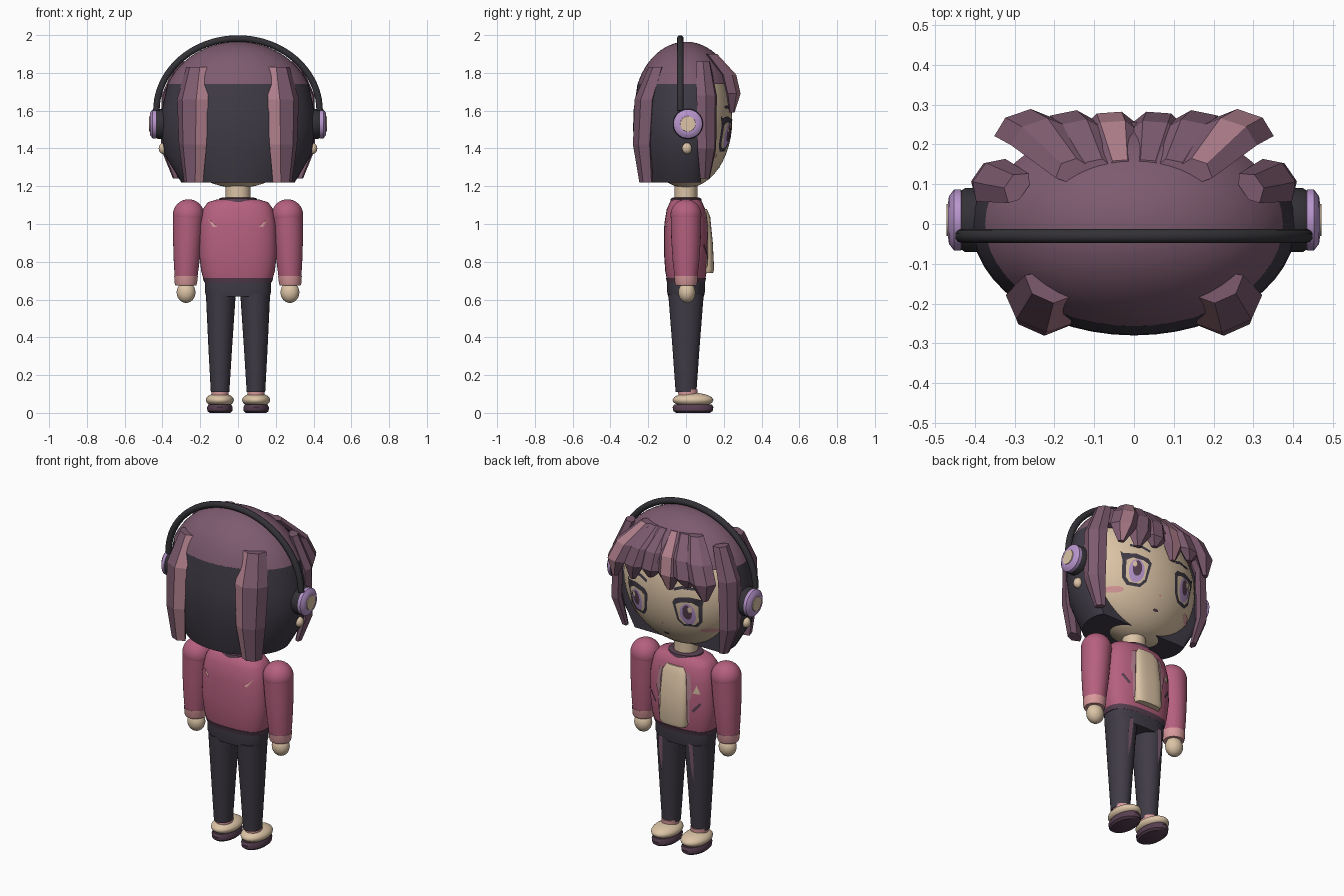
import bpy, bmesh, math
from mathutils import Vector

if "Cube" in bpy.data.objects:
    bpy.data.objects.remove(bpy.data.objects["Cube"])


def material(name, hexcode):
    lin = []
    for i in (0, 2, 4):
        c = int(hexcode[i:i + 2], 16) / 255
        lin.append(c / 12.92 if c <= 0.04045 else ((c + 0.055) / 1.055) ** 2.4)
    m = bpy.data.materials.new(name)
    m.diffuse_color = (*lin, 1)
    m.use_nodes = True
    m.node_tree.nodes["Principled BSDF"].inputs["Base Color"].default_value = m.diffuse_color
    return m


PLUM = material("plum_hair", "7D5B6F")
STREAK = material("rose_streak", "B07F8C")
CHARCOAL = material("charcoal", "403B46")
BLACK = material("soft_black", "333136")
JACKET = material("raspberry", "B5607E")
SKIN = material("cream", "DCC4A6")
LILAC = material("lilac", "B795CC")
PINK = material("light_pink", "D99A9C")
DARK = material("dark_plum", "573F50")
smooth_objects = []


def finish(name, bm, mats, smooth=True, recalc=True):
    if recalc:
        bmesh.ops.recalc_face_normals(bm, faces=bm.faces)
    me = bpy.data.meshes.new(name)
    bm.to_mesh(me)
    bm.free()
    ob = bpy.data.objects.new(name, me)
    bpy.context.collection.objects.link(ob)
    for m in mats:
        me.materials.append(m)
    if smooth:
        smooth_objects.append(ob)
    return ob


def skin_rings(bm, rings):
    """Bridge equal rings of points and cap both ends; returns faces by column."""
    vs = [[bm.verts.new(p) for p in r] for r in rings]
    n = len(vs[0])
    cols = [[] for _ in range(n)]
    for a, b in zip(vs, vs[1:]):
        for i in range(n):
            j = (i + 1) % n
            cols[i].append(bm.faces.new((a[i], a[j], b[j], b[i])))
    bm.faces.new(vs[0])
    bm.faces.new(vs[-1])
    return cols


def loft(name, sections, mat, n=32, p=2.0, clip=9.0):
    """Stack of (cx, cy, z, rx, ry) superellipses."""
    def pw(c):
        return math.copysign(abs(c) ** (2 / p), c)
    bm = bmesh.new()
    ang = [2 * math.pi * i / n for i in range(n)]
    skin_rings(bm, [[(cx + rx * pw(math.cos(a)), min(cy + ry * pw(math.sin(a)), clip), z)
                     for a in ang] for cx, cy, z, rx, ry in sections])
    return finish(name, bm, [mat])


def ellipsoid(name, c, r, mat, n=32):
    bm = bmesh.new()
    bmesh.ops.create_uvsphere(bm, u_segments=n, v_segments=n // 2, radius=1)
    for v in bm.verts:
        v.co = [c[i] + r[i] * v.co[i] for i in range(3)]
    return finish(name, bm, [mat])


def disc_x(name, profile, s, mat, y=0.01, z=1.53, n=32):
    """Lathe of (x, radius) around the ear axis."""
    bm = bmesh.new()
    skin_rings(bm, [[(s * x, y + r * math.cos(2 * math.pi * i / n), z + r * math.sin(2 * math.pi * i / n))
                     for i in range(n)] for x, r in profile])
    return finish(name, bm, [mat])


def lock(name, path, normal, s=1, streak=None):
    """Faceted hair strand: path of (point, half width, thickness)."""
    section = [(-1, 0), (-.45, 1), (.45, 1), (1, 0), (.5, -.6), (-.5, -.6)]
    nrm = Vector(normal).normalized()
    side = Vector((0, 0, 1)).cross(nrm)
    rings = []
    for pt, w, t in path:
        ring = [Vector(pt) + side * (u * w) + nrm * (v * t) for u, v in section]
        rings.append([(s * q.x, q.y, q.z) for q in ring])
    bm = bmesh.new()
    cols = skin_rings(bm, rings)
    if streak is not None:
        for f in cols[streak]:
            f.material_index = 1
    return finish(name, bm, [PLUM, STREAK], smooth=False)


def plate(name, pts, mat, surface, off, d=1):
    """Thin painted shape of (x, z) points laid over a surface facing d*y."""
    cx = sum(p[0] for p in pts) / len(pts)
    cz = sum(p[1] for p in pts) / len(pts)
    bm = bmesh.new()

    def vert(x, z):
        return bm.verts.new((x, d * (surface(x, z) + off), z))
    mid = vert(cx, cz)
    rings = [[vert(cx + (x - cx) * k, cz + (z - cz) * k) for x, z in pts] for k in (.5, 1)]
    n = len(pts)
    for i in range(n):
        j = (i + 1) % n
        bm.faces.new((mid, rings[0][i], rings[0][j]))
        bm.faces.new((rings[0][i], rings[1][i], rings[1][j], rings[0][j]))
    bm.normal_update()
    for f in bm.faces:
        if f.normal.y * d < 0:
            f.normal_flip()
    return finish(name, bm, [mat], recalc=False)


def oval(cx, cz, rx, rz, n=20):
    return [(cx + rx * math.cos(2 * math.pi * i / n), cz + rz * math.sin(2 * math.pi * i / n)) for i in range(n)]


# Head, neck and hair base
ellipsoid("head", (0, 0, 1.55), (.37, .245, .36), SKIN, 48)
loft("neck", [(0, 0, 1.1, .065, .06), (0, 0, 1.24, .065, .06)], SKIN)
dome = []
for i in range(13):
    a = math.asin(.14 / .365) + (math.pi / 2 - .03 - math.asin(.14 / .365)) * i / 12
    dome.append((0, 0, 1.6 + .365 * math.sin(a), .405 * math.cos(a), .278 * math.cos(a)))
loft("hair_dome", dome, PLUM, 48)
loft("back_hair", [(0, 0, 1.22, .30, .235), (0, 0, 1.37, .39, .27), (0, 0, 1.5, .408, .28),
                   (0, 0, 1.6, .404, .278), (0, 0, 1.74, .374, .257)], CHARCOAL, 48, clip=.08)

# Fringe strands
for k, (x, tip, w, st) in enumerate([(-.28, 1.59, .075, None), (-.17, 1.64, .075, None), (-.06, 1.6, .07, 1),
                                     (.06, 1.64, .07, None), (.17, 1.6, .075, None), (.28, 1.59, .075, 1)]):
    lock(f"fringe_{k}", [((x * .55, .13, 1.9), w * .6, .03), ((x * .85, .222, 1.79), w, .035),
                         ((x, .245, 1.69), w, .035), ((x * 1.04, .24, tip), w * .25, .015)],
         (x * 1.2, 1, 0), 1, st)

# Face surface and features
def face(x, z):
    return .245 * math.sqrt(max(0, 1 - (x / .37) ** 2 - ((z - 1.55) / .36) ** 2))


for s in (1, -1):
    frame = [(.08, 1.53), (.10, 1.555), (.17, 1.57), (.235, 1.56), (.25, 1.575), (.24, 1.52), (.23, 1.42),
             (.20, 1.385), (.13, 1.385), (.10, 1.42)]
    white = [(.10, 1.52), (.13, 1.535), (.19, 1.54), (.222, 1.52), (.215, 1.425), (.192, 1.4), (.137, 1.4), (.113, 1.43)]
    brow = [(.09, 1.595), (.13, 1.612), (.2, 1.61), (.2, 1.625), (.13, 1.628), (.085, 1.61)]
    for nm, pts, m, off in (("eye_frame", frame, CHARCOAL, .004), ("eye_white", white, SKIN, .007),
                            ("iris", oval(.165, 1.467, .042, .066), LILAC, .01),
                            ("pupil", oval(.165, 1.48, .025, .044), DARK, .013),
                            ("eye_glint", oval(.182, 1.5, .012, .018, 8), SKIN, .016),
                            ("brow", brow, CHARCOAL, .004),
                            ("blush", oval(.25, 1.36, .045, .016), PINK, .004)):
        plate(nm, [(s * x, z) for x, z in pts], m, face, off)
plate("nose", oval(0, 1.375, .008, .007, 8), PINK, face, .004)
plate("mouth", oval(0, 1.30, .018, .007, 10), DARK, face, .004)

# Long strands, headphones and earrings
for s in (1, -1):
    lock("back_strand", [((.215, -.155, 1.83), .065, .035), ((.24, -.215, 1.66), .09, .045),
                         ((.24, -.225, 1.42), .08, .045), ((.235, -.205, 1.22), .055, .035)],
         (.4, -.9, 0), s, 0)
    lock("side_strand", [((.29, .09, 1.86), .045, .03), ((.36, .11, 1.68), .065, .035),
                         ((.365, .11, 1.4), .06, .035), ((.32, .10, 1.24), .03, .02)],
         (.8, .55, 0), s)
    disc_x("ear_cushion", [(.36, .06), (.385, .08), (.425, .08), (.44, .07)], s, BLACK)
    disc_x("ear_shell", [(.425, .06), (.435, .077), (.452, .077), (.465, .06), (.467, .045)], s, LILAC)
    disc_x("ear_badge", [(.46, .042), (.471, .04)], s, SKIN)
    ellipsoid("earring", (s * .395, .005, 1.4), (.025, .026, .03), SKIN, 16)

curve = bpy.data.curves.new("headband", 'CURVE')
curve.dimensions = '3D'
curve.bevel_depth = .018
curve.bevel_resolution = 3
curve.use_fill_caps = True
spline = curve.splines.new('POLY')
spline.points.add(40)
for i, q in enumerate(spline.points):
    a = math.pi * i / 40
    q.co = (.432 * math.cos(a), -.03, 1.6 + .382 * math.sin(a), 1)
curve.materials.append(BLACK)
band = bpy.data.objects.new("headband", curve)
bpy.context.collection.objects.link(band)
bpy.context.view_layer.objects.active = band
band.select_set(True)
bpy.ops.object.convert(target='MESH')
smooth_objects.append(bpy.context.view_layer.objects.active)

# Jacket with shirt panel and trims
torso = [(.70, .18, .10), (.75, .195, .11), (.85, .207, .117), (1.0, .203, .115), (1.08, .185, .102),
         (1.115, .16, .085), (1.13, .11, .07)]
loft("jacket", [(0, 0, *t) for t in torso], JACKET, 48, 2.6)
loft("jacket_hem", [(0, 0, .69, .178, .1), (0, 0, .715, .187, .107)], DARK, 48, 2.6)
loft("collar", [(0, 0, 1.11, .105, .085), (0, 0, 1.135, .1, .08), (0, 0, 1.14, .085, .07)], DARK)
loft("shirt_panel", [(0, .105, .74, .08, .038), (0, .105, .76, .088, .044), (0, .1, .9, .088, .042),
                     (0, .09, 1.04, .08, .038), (0, .08, 1.08, .06, .03)], SKIN, 32, 3)


def jacket(x, z):
    for (z0, a0, b0), (z1, a1, b1) in zip(torso, torso[1:]):
        if z0 <= z <= z1:
            k = (z - z0) / (z1 - z0)
            rx, ry = a0 + (a1 - a0) * k, b0 + (b1 - b0) * k
            return ry * max(0, 1 - abs(x / rx) ** 2.6) ** (1 / 2.6)
    return .1


for s in (1, -1):
    for nm, pts, m, d in (("lapel", [(.08, .76), (.1, .77), (.102, .9), (.115, .93), (.1, 1.05), (.075, 1.06)], STREAK, 1),
                          ("chest_stripe", [(.115, .845), (.125, .835), (.165, .885), (.155, .895)], DARK, 1),
                          ("back_slash", [(.11, .985), (.135, .985), (.165, 1.035), (.15, 1.02)], PINK, -1)):
        plate(nm, [(s * x, z) for x, z in pts], m, jacket, .006, d)
plate("chest_triangle", [(-.12, .945), (-.16, .945), (-.14, .995)], SKIN, jacket, .006)

# Arms, legs and shoes
loft("trouser_waist", [(0, 0, .615, .168, .095), (0, 0, .64, .175, .1), (0, 0, .70, .175, .1)], CHARCOAL, 40, 2.6)
for s in (1, -1):
    ellipsoid("shoulder", (s * .262, 0, 1.048), (.083, .082, .083), JACKET)
    loft("sleeve", [(s * .275, 0, .715, .06, .06), (s * .272, 0, .8, .068, .07),
                    (s * .268, 0, .92, .076, .078), (s * .262, 0, 1.05, .082, .081)], JACKET)
    loft("cuff", [(s * .276, 0, .675, .055, .055), (s * .276, 0, .685, .059, .059),
                  (s * .275, 0, .725, .063, .063)], PINK)
    ellipsoid("hand", (s * .275, .005, .638), (.05, .045, .056), SKIN, 24)
    loft("trouser_leg", [(s * .095, 0, .11, .049, .055), (s * .094, 0, .35, .063, .072),
                         (s * .091, 0, .63, .079, .094)], CHARCOAL)
    plate("leg_streak", [(s * x, z) for x, z in [(.085, .64), (.11, .64), (.115, .55), (.105, .42), (.092, .5)]],
          PLUM, lambda x, z: .072 + (z - .35) * .0786, .004)
    loft("sock", [(s * .095, .01, .08, .045, .05), (s * .095, .01, .125, .046, .052)], PINK)
    ellipsoid("shoe", (s * .096, .037, .068), (.074, .108, .038), SKIN)
    loft("sole", [(s * .096, .037, 0, .055, .09), (s * .096, .037, .01, .066, .104),
                  (s * .096, .037, .03, .068, .108), (s * .096, .037, .045, .06, .1)], DARK)

bpy.ops.object.select_all(action='DESELECT')
for ob in smooth_objects:
    ob.select_set(True)
bpy.context.view_layer.objects.active = smooth_objects[0]
bpy.ops.object.shade_smooth_by_angle(angle=math.radians(38))
